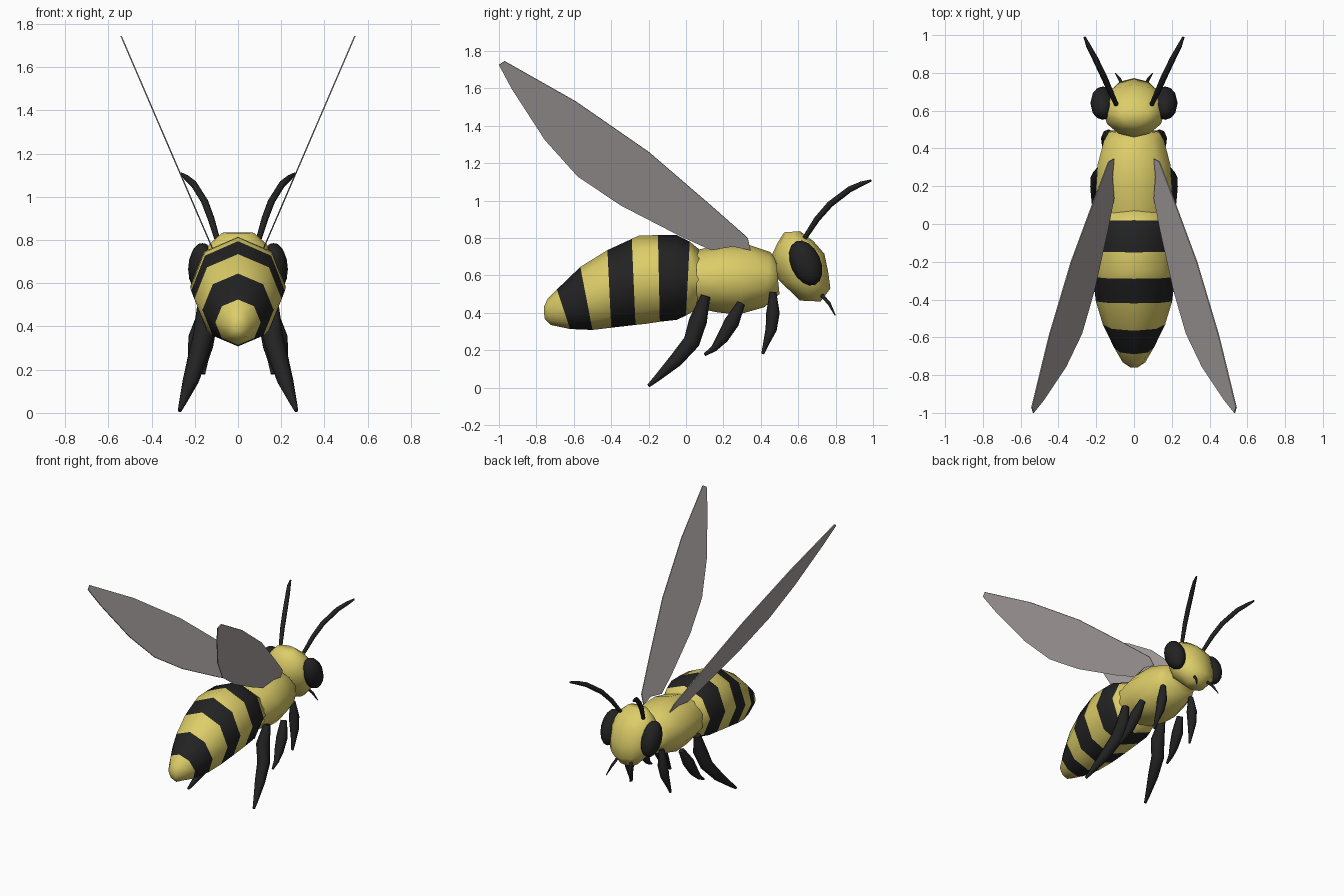
import bpy, bmesh, math
from mathutils import Vector, Matrix


def material(name, rgb):
    m = bpy.data.materials.new(name)
    m.diffuse_color = (*rgb, 1)
    return m


YELLOW = material("warm_yellow", (0.72, 0.61, 0.14))
BLACK = material("soft_black", (0.016, 0.016, 0.016))
GREY = material("wing_grey", (0.42, 0.38, 0.38))


def finish(name, bm, mats, smooth=True):
    bmesh.ops.recalc_face_normals(bm, faces=bm.faces)
    me = bpy.data.meshes.new(name)
    bm.to_mesh(me)
    bm.free()
    for m in mats:
        me.materials.append(m)
    ob = bpy.data.objects.new(name, me)
    bpy.context.collection.objects.link(ob)
    if smooth:
        bpy.context.view_layer.objects.active = ob
        bpy.ops.object.select_all(action='DESELECT')
        ob.select_set(True)
        bpy.ops.object.shade_smooth_by_angle(angle=math.radians(65))
    return ob


def loft(name, rings, n, mats, bands=()):
    """Skin elliptical rings (centre, u, v); segments listed in bands get material 1."""
    bm = bmesh.new()
    loops = []
    for c, u, v in rings:
        loops.append([bm.verts.new(c + u * math.sin(2 * math.pi * i / n)
                                   + v * math.cos(2 * math.pi * i / n)) for i in range(n)])
    for s, (a, b) in enumerate(zip(loops, loops[1:])):
        for i in range(n):
            f = bm.faces.new((a[i], a[(i + 1) % n], b[(i + 1) % n], b[i]))
            f.material_index = int(s in bands)
    bm.faces.new(loops[0])
    bm.faces.new(loops[-1])
    return finish(name, bm, mats)


def body(name, sections, n, mats, bands=()):
    """Sections are two opposite side-view outline points plus a half width."""
    rings = []
    for y1, z1, y2, z2, hw in sections:
        p, q = Vector((0, y1, z1)), Vector((0, y2, z2))
        rings.append(((p + q) / 2, Vector((hw, 0, 0)), (p - q) / 2))
    return loft(name, rings, n, mats, bands)


def tube(name, pts, side, n=8):
    """Tapered limb along points (x, y, z, radius)."""
    P = [Vector((side * x, y, z)) for x, y, z, r in pts]
    rings = []
    for i, p in enumerate(P):
        t = (P[min(i + 1, len(P) - 1)] - P[max(i - 1, 0)]).normalized()
        u = Vector((1, 0, 0))
        u = (u - t * u.dot(t)).normalized()
        r = pts[i][3]
        rings.append((p, u * r, t.cross(u) * r))
    return loft(name, rings, n, [BLACK])


# striped abdomen: rings sit on the stripe edges
body("abdomen", [
    (-0.76, 0.43, -0.757, 0.37, 0.02),
    (-0.74, 0.475, -0.725, 0.335, 0.06),
    (-0.69, 0.525, -0.62, 0.313, 0.105),
    (-0.565, 0.645, -0.50, 0.308, 0.165),
    (-0.42, 0.735, -0.40, 0.32, 0.202),
    (-0.29, 0.795, -0.27, 0.335, 0.217),
    (-0.25, 0.813, -0.22, 0.34, 0.22),
    (-0.15, 0.815, -0.14, 0.352, 0.222),
    (-0.05, 0.815, -0.05, 0.362, 0.218),
    (0.02, 0.78, 0.0, 0.385, 0.205),
    (0.075, 0.735, 0.06, 0.42, 0.18)], 8, [YELLOW, BLACK], {2, 4, 7, 8})

# thorax
body("thorax", [
    (0.055, 0.735, 0.055, 0.425, 0.185),
    (0.19, 0.765, 0.17, 0.402, 0.212),
    (0.33, 0.765, 0.28, 0.39, 0.203),
    (0.45, 0.725, 0.42, 0.43, 0.168),
    (0.48, 0.69, 0.50, 0.50, 0.14)], 10, [YELLOW])

# head, stacked from crown to jaw
body("head", [
    (0.61, 0.836, 0.525, 0.83, 0.075),
    (0.682, 0.782, 0.49, 0.775, 0.135),
    (0.74, 0.715, 0.46, 0.71, 0.165),
    (0.76, 0.62, 0.472, 0.645, 0.168),
    (0.772, 0.53, 0.495, 0.575, 0.15),
    (0.72, 0.46, 0.61, 0.465, 0.07)], 12, [YELLOW])

# side-view wing outline; the wing plane leans outwards with height
WING = [(0.345, 0.735), (0.33, 0.80), (0.12, 0.985), (-0.20, 1.26), (-0.59, 1.53),
        (-0.97, 1.745), (-1.0, 1.725), (-0.93, 1.595), (-0.755, 1.325), (-0.58, 1.13),
        (-0.35, 0.975), (-0.03, 0.81), (0.135, 0.735), (0.25, 0.755)]

LIMBS = {
    "antenna": [(0.095, 0.635, 0.80, .013), (0.125, 0.70, 0.90, .016), (0.155, 0.77, 0.98, .017),
                (0.205, 0.875, 1.06, .016), (0.24, 0.94, 1.09, .013), (0.262, 0.99, 1.107, .006)],
    "mandible": [(0.055, 0.72, 0.50, .010), (0.075, 0.765, 0.45, .009), (0.098, 0.797, 0.387, .003)],
    "hind_leg": [(0.165, 0.105, 0.49, .025), (0.16, 0.065, 0.36, .048), (0.19, 0.03, 0.245, .045),
                 (0.22, -0.055, 0.145, .037), (0.255, -0.155, 0.05, .018), (0.27, -0.2, 0.01, .009)],
    "middle_leg": [(0.17, 0.295, 0.45, .022), (0.19, 0.245, 0.35, .040), (0.20, 0.195, 0.265, .032),
                   (0.21, 0.15, 0.21, .018), (0.215, 0.10, 0.175, .008)],
    "front_leg": [(0.125, 0.465, 0.51, .018), (0.135, 0.465, 0.40, .036), (0.145, 0.455, 0.31, .030),
                  (0.155, 0.43, 0.24, .017), (0.16, 0.41, 0.18, .008)],
}

for side, tag in ((1, "right"), (-1, "left")):
    for part, pts in LIMBS.items():
        tube(f"{part}_{tag}", pts, side)

    # compound eye
    bm = bmesh.new()
    M = (Matrix.Translation((side * 0.165, 0.64, 0.666)) @ Matrix.Rotation(0.42, 4, 'X')
         @ Matrix.Diagonal((0.066, 0.08, 0.127, 1)))
    bmesh.ops.create_uvsphere(bm, u_segments=12, v_segments=8, radius=1, matrix=M)
    finish(f"eye_{tag}", bm, [BLACK])

    # wing
    bm = bmesh.new()
    bm.faces.new([bm.verts.new((side * (0.107 + 0.43 * (z - 0.735)), y, z)) for y, z in WING])
    ob = finish(f"wing_{tag}", bm, [GREY], smooth=False)
    mod = ob.modifiers.new("thickness", 'SOLIDIFY')
    mod.thickness = 0.006
    mod.offset = 0
